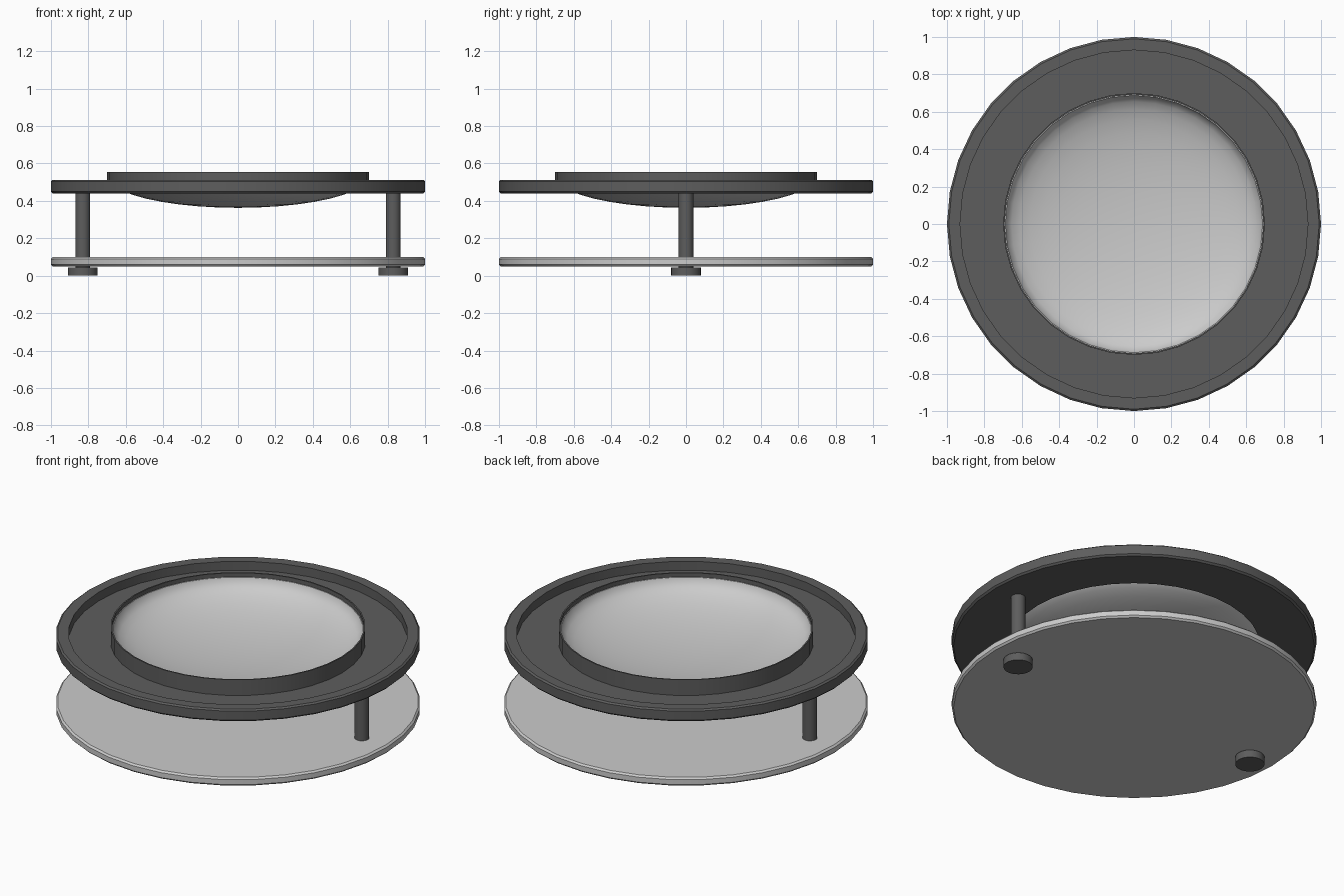
import bpy
import bmesh
from math import sin, cos, pi, radians

old = bpy.data.objects.get("Cube")
if old:
    bpy.data.objects.remove(old, do_unlink=True)


def material(name, value):
    mat = bpy.data.materials.new(name)
    mat.use_nodes = True
    color = (value, value, value, 1)
    mat.diffuse_color = color
    mat.node_tree.nodes["Principled BSDF"].inputs["Base Color"].default_value = color
    return mat


light_grey = material("light grey", 0.6)
dark_grey = material("dark grey", 0.11)


def lathe(name, profile, mat, x=0, closed=False, sides=36):
    """Turn an (r, z) profile around a vertical axis at x."""
    bm = bmesh.new()
    rings = []
    for r, z in profile:
        if r == 0:
            rings.append([bm.verts.new((x, 0, z))] * sides)
        else:
            rings.append([bm.verts.new((x + r * cos(2 * pi * i / sides),
                                        r * sin(2 * pi * i / sides), z))
                          for i in range(sides)])
    pairs = list(zip(rings, rings[1:]))
    if closed:
        pairs.append((rings[-1], rings[0]))
    for a, b in pairs:
        for i in range(sides):
            j = (i + 1) % sides
            corners = list(dict.fromkeys((a[i], a[j], b[j], b[i])))
            bm.faces.new(corners)
    bmesh.ops.recalc_face_normals(bm, faces=bm.faces[:])
    mesh = bpy.data.meshes.new(name)
    bm.to_mesh(mesh)
    bm.free()
    mesh.materials.append(mat)
    obj = bpy.data.objects.new(name, mesh)
    bpy.context.collection.objects.link(obj)
    bpy.ops.object.select_all(action="DESELECT")
    obj.select_set(True)
    bpy.context.view_layer.objects.active = obj
    bpy.ops.object.shade_smooth_by_angle(angle=radians(30))
    return obj


def cylinder(name, r, z0, z1, mat, x=0, sides=24):
    return lathe(name, [(0, z0), (r, z0), (r, z1), (0, z1)], mat, x, sides=sides)


# Round base plate with softened edges
lathe("base_plate", [(0, 0.05), (0.99, 0.05), (1, 0.06), (1, 0.09),
                     (0.99, 0.1), (0, 0.1)], light_grey)

# Upper ring: raised outer lip around a recessed floor
lathe("upper_ring", [(0.7, 0.44), (0.99, 0.44), (1, 0.45), (1, 0.505),
                     (0.99, 0.513), (0.93, 0.513), (0.93, 0.46), (0.7, 0.46)],
      dark_grey, closed=True)

# Thin collar around the bowl opening
lathe("bowl_collar", [(0.692, 0.44), (0.7, 0.44), (0.7, 0.555), (0.692, 0.555)],
      dark_grey, closed=True)

# Shallow squashed-sphere bowl, as a thin shell
steps = 10
angles = [pi / 2 * i / steps for i in range(steps + 1)]
outer = [(0.694 * sin(a), 0.53 - 0.167 * cos(a)) for a in angles]
inner = [(0.688 * sin(a), 0.53 - 0.161 * cos(a)) for a in reversed(angles)]
lathe("bowl", outer + inner, light_grey)

# Posts and feet on both sides
for side, x in (("left", 0.83), ("right", -0.83)):
    cylinder(side + "_post", 0.04, 0.04, 0.45, dark_grey, x)
    cylinder(side + "_foot", 0.08, 0, 0.045, dark_grey, x)
